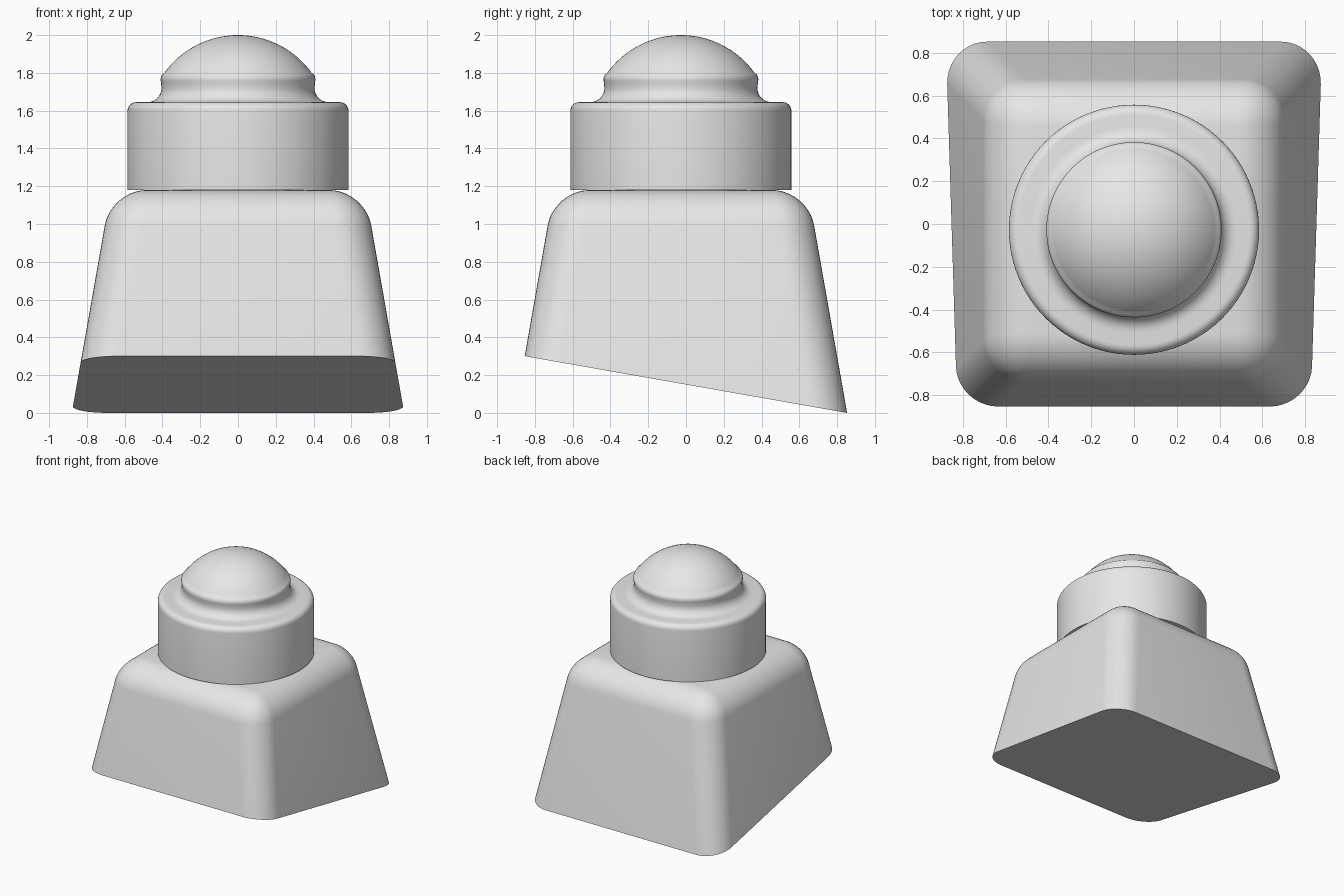
import bpy
import bmesh
from math import sin, cos, pi, radians, atan2, sqrt
from mathutils import Vector

cube = bpy.data.objects.get("Cube")
if cube:
    bpy.data.objects.remove(cube, do_unlink=True)

grey = bpy.data.materials.new("light_grey")
grey.use_nodes = True
grey.diffuse_color = (0.8, 0.8, 0.8, 1)
grey.node_tree.nodes["Principled BSDF"].inputs["Base Color"].default_value = (0.8, 0.8, 0.8, 1)

CENTRE_Y = -0.027
TAPER = 0.176
BASE_HALF = 0.88
BODY_TOP = 1.18


def add_object(name, bm, angle):
    bmesh.ops.recalc_face_normals(bm, faces=bm.faces)
    mesh = bpy.data.meshes.new(name)
    bm.to_mesh(mesh)
    bm.free()
    mesh.materials.append(grey)
    obj = bpy.data.objects.new(name, mesh)
    bpy.context.collection.objects.link(obj)
    bpy.ops.object.select_all(action="DESELECT")
    obj.select_set(True)
    bpy.context.view_layer.objects.active = obj
    bpy.ops.object.shade_smooth_by_angle(angle=radians(angle))
    return obj


def arc(r, z, radius, start, end, steps):
    """Points of an arc about (r, z), angles in radians."""
    angles = [start + (end - start) * i / steps for i in range(steps + 1)]
    return [(r + radius * cos(a), z + radius * sin(a)) for a in angles]


def lathe(name, profile, angle):
    bm = bmesh.new()
    verts = [bm.verts.new((r, CENTRE_Y, z)) for r, z in profile]
    edges = [bm.edges.new(pair) for pair in zip(verts, verts[1:])]
    bmesh.ops.spin(bm, geom=verts + edges, cent=(0, CENTRE_Y, 0), axis=(0, 0, 1),
                   angle=2 * pi, steps=96, use_duplicate=False)
    bmesh.ops.remove_doubles(bm, verts=bm.verts, dist=0.0005)
    return add_object(name, bm, angle)


# Tapered body: rounded frustum with its underside cut on a slope
bm = bmesh.new()
bmesh.ops.create_cube(bm, size=2)
for v in bm.verts:
    z = BODY_TOP if v.co.z > 0 else -0.4
    half = BASE_HALF - TAPER * z
    v.co = Vector((v.co.x * half, v.co.y * half + CENTRE_Y, z))
rounded = [e for e in bm.edges if max(v.co.z for v in e.verts) > 0]
bmesh.ops.bevel(bm, geom=rounded, offset=0.19, segments=10, profile=0.5, affect="EDGES")
cut = bmesh.ops.bisect_plane(bm, geom=bm.verts[:] + bm.edges[:] + bm.faces[:],
                             plane_co=(0, 0.853, 0), plane_no=(0, TAPER, 1),
                             clear_inner=True)
rim = [g for g in cut["geom_cut"] if isinstance(g, bmesh.types.BMEdge)]
bmesh.ops.contextual_create(bm, geom=rim)
add_object("tapered_body", bm, 35)

# Collar with a rounded upper rim
collar = [(0, BODY_TOP), (0.585, BODY_TOP)]
collar += arc(0.54, 1.6, 0.045, 0, pi / 2, 6) + [(0, 1.645)]
lathe("collar", collar, 35)

# Dome on a short neck that flares into the collar
R = 0.48
lip = atan2(1.8 - (2 - R), sqrt(R * R - (1.8 - 2 + R) ** 2))
dome = arc(0.48, 1.72, 0.075, 1.5 * pi, pi, 8)
dome += arc(0.365, 1.765, 0.045, -0.3, lip, 5)
dome += arc(0, 2 - R, R, lip, pi / 2, 20)
lathe("dome", dome, 50)
